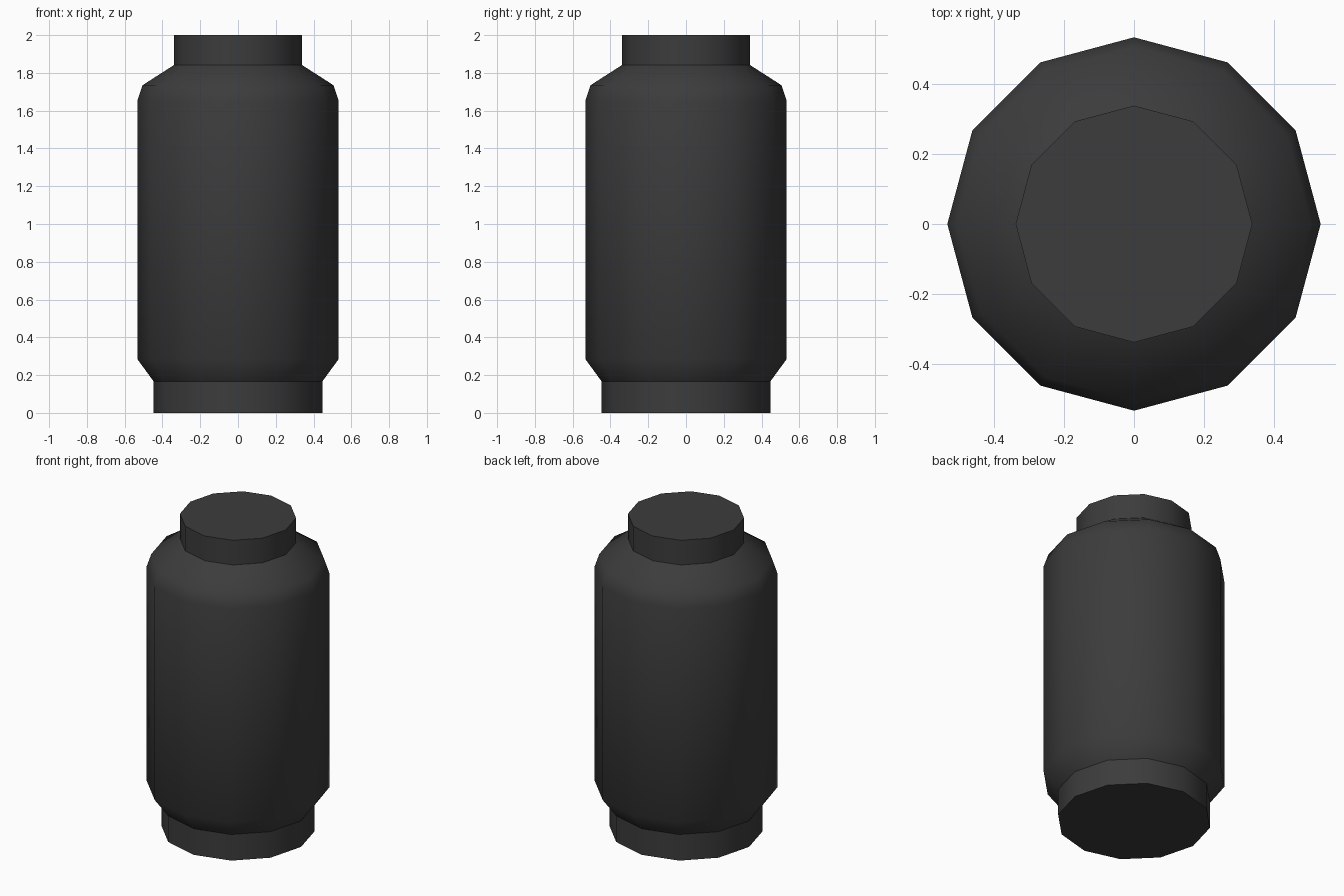
import bpy
import bmesh
from math import cos, sin, tau, radians

SIDES = 12

cube = bpy.data.objects.get("Cube")
if cube:
    bpy.data.objects.remove(cube, do_unlink=True)

charcoal = bpy.data.materials.new("charcoal")
charcoal.use_nodes = True
colour = (0.045, 0.045, 0.045, 1)
charcoal.diffuse_color = colour
charcoal.node_tree.nodes["Principled BSDF"].inputs["Base Color"].default_value = colour


def lathe(name, profile, cap_bottom=False, cap_top=False):
    """Turn a (radius, height) profile into a twelve-sided smooth part."""
    bm = bmesh.new()
    rings = [[bm.verts.new((r * cos(tau * i / SIDES), r * sin(tau * i / SIDES), z))
              for i in range(SIDES)] for r, z in profile]
    for low, high in zip(rings, rings[1:]):
        for i in range(SIDES):
            j = (i + 1) % SIDES
            bm.faces.new((low[i], low[j], high[j], high[i]))
    if cap_bottom:
        bm.faces.new(rings[0][::-1])
    if cap_top:
        bm.faces.new(rings[-1])
    mesh = bpy.data.meshes.new(name)
    bm.to_mesh(mesh)
    bm.free()
    mesh.materials.append(charcoal)
    obj = bpy.data.objects.new(name, mesh)
    bpy.context.collection.objects.link(obj)
    bpy.ops.object.select_all(action="DESELECT")
    obj.select_set(True)
    bpy.context.view_layer.objects.active = obj
    bpy.ops.object.shade_smooth_by_angle(angle=radians(50))
    return obj


# Foot ring, closed underneath
lathe("base", [(0.447, 0), (0.447, 0.167)], cap_bottom=True)

# Main barrel with chamfered bottom and sloping shoulder
lathe("body", [(0.447, 0.167), (0.533, 0.285), (0.533, 1.652),
               (0.505, 1.735), (0.338, 1.842)])

# Neck, closed on top
lathe("neck", [(0.338, 1.842), (0.338, 2)], cap_top=True)
